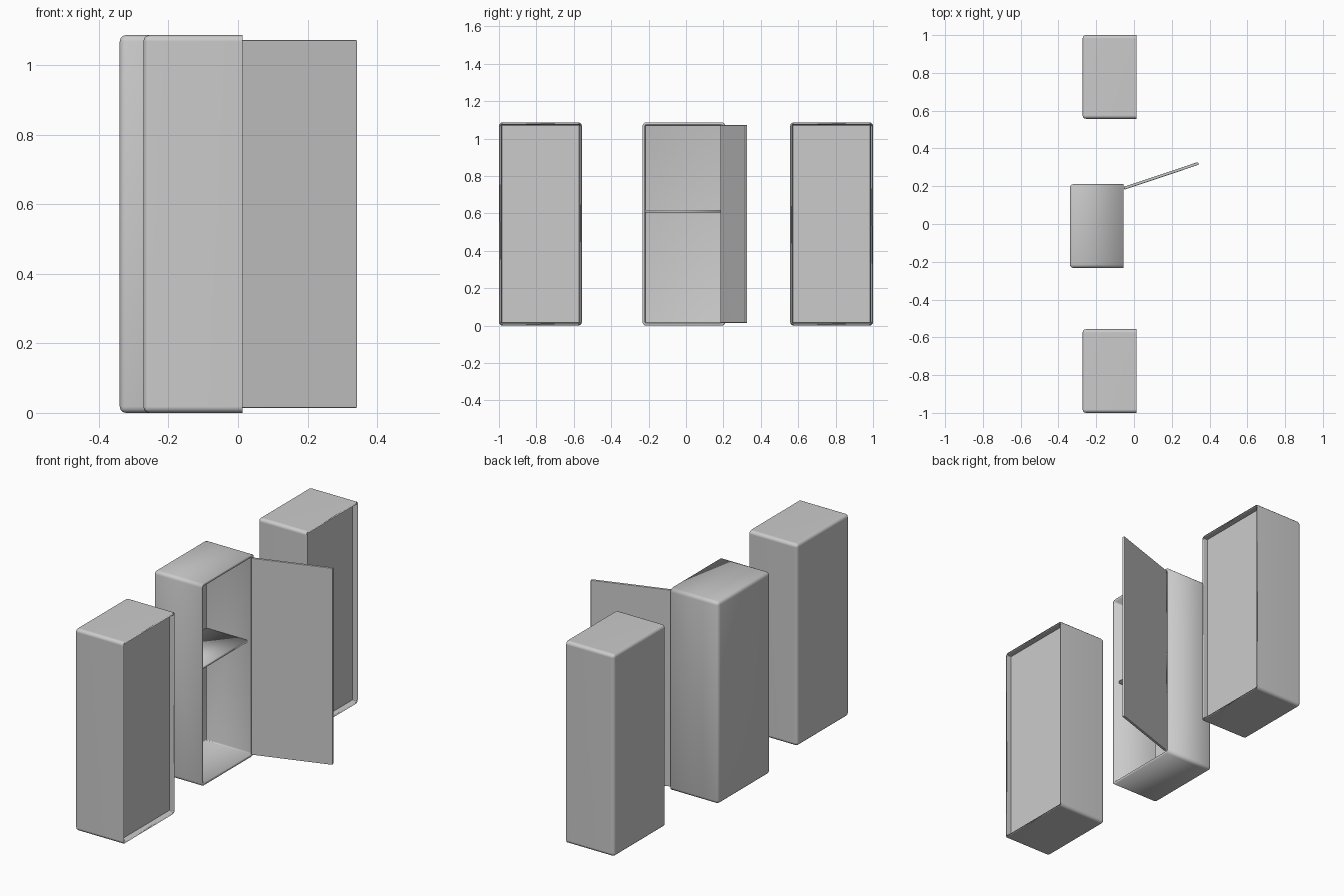
import bpy, bmesh, math
from mathutils import Matrix, Vector

old = bpy.data.objects.get("Cube")
if old:
    bpy.data.objects.remove(old, do_unlink=True)

# Single grey painted metal
grey = bpy.data.materials.new("grey_metal")
grey.use_nodes = True
colour = (0.6, 0.6, 0.6, 1)
grey.diffuse_color = colour
grey.node_tree.nodes["Principled BSDF"].inputs["Base Color"].default_value = colour

DEPTH, WIDTH, HEIGHT = 0.285, 0.443, 1.086
WALL, ROUND, RECESS = 0.014, 0.018, 0.02


def box(bm, lo, hi, radius, segments):
    """Rounded box between two corners."""
    lo, hi = Vector(lo), Vector(hi)
    size = hi - lo
    bmesh.ops.create_cube(bm, size=1, matrix=Matrix.Translation((lo + hi) / 2) @ Matrix.Diagonal((*size, 1)))
    if radius:
        bmesh.ops.bevel(bm, geom=bm.edges[:], offset=radius, segments=segments, affect='EDGES', profile=0.5)


def finish(bm, name):
    mesh = bpy.data.meshes.new(name)
    bm.to_mesh(mesh)
    bm.free()
    mesh.materials.append(grey)
    obj = bpy.data.objects.new(name, mesh)
    bpy.context.collection.objects.link(obj)
    return obj


def smooth(obj, soft):
    for o in bpy.context.selected_objects:
        o.select_set(False)
    obj.select_set(True)
    bpy.context.view_layer.objects.active = obj
    if soft:
        bpy.ops.object.shade_smooth()
    else:
        bpy.ops.object.shade_smooth_by_angle(angle=math.radians(40))


def carcass(name, front, y, soft):
    """Rounded shell, cut open on its +x side."""
    bm = bmesh.new()
    box(bm, (front - DEPTH, y - WIDTH / 2, 0), (front + 0.1, y + WIDTH / 2, HEIGHT), ROUND, 3)
    bmesh.ops.bisect_plane(bm, geom=bm.verts[:] + bm.edges[:] + bm.faces[:],
                           plane_co=(front, 0, 0), plane_no=(1, 0, 0), clear_outer=True)
    obj = finish(bm, name)
    shell = obj.modifiers.new("wall", 'SOLIDIFY')
    shell.thickness = WALL
    shell.offset = -1
    shell.use_even_offset = True
    smooth(obj, soft)
    if not soft:
        obj.modifiers.new("flat_sides", 'WEIGHTED_NORMAL').keep_sharp = True


def door(name, hinge, angle):
    """Thin panel hinged on its +y edge; angle zero is closed."""
    bm = bmesh.new()
    w = WIDTH - 2 * WALL
    box(bm, (-0.015, -w, WALL), (0, 0, HEIGHT - WALL), 0.004, 2)
    obj = finish(bm, name)
    obj.location = (*hinge, 0)
    obj.rotation_euler.z = angle
    smooth(obj, False)
    obj.modifiers.new("flat_sides", 'WEIGHTED_NORMAL').keep_sharp = True


# Two closed lockers
for side, y in (("front", -1 + WIDTH / 2), ("back", 1 - WIDTH / 2)):
    carcass(side + "_locker_body", 0.013, y, False)
    door(side + "_locker_door", (0.013 - RECESS, y + WIDTH / 2 - WALL), 0)

# Open locker, standing a little further back
MID_X, MID_Y = -0.055, -0.011
carcass("open_locker_body", MID_X, MID_Y, True)
door("open_locker_door", (MID_X, MID_Y + WIDTH / 2 - 0.014), math.radians(108.5))

# Shelf inside the open locker
bm = bmesh.new()
inner = WIDTH / 2 - WALL
box(bm, (MID_X - DEPTH + WALL, MID_Y - inner, 0.604), (MID_X - 0.03, MID_Y + inner, 0.618), 0, 1)
smooth(finish(bm, "shelf"), True)
